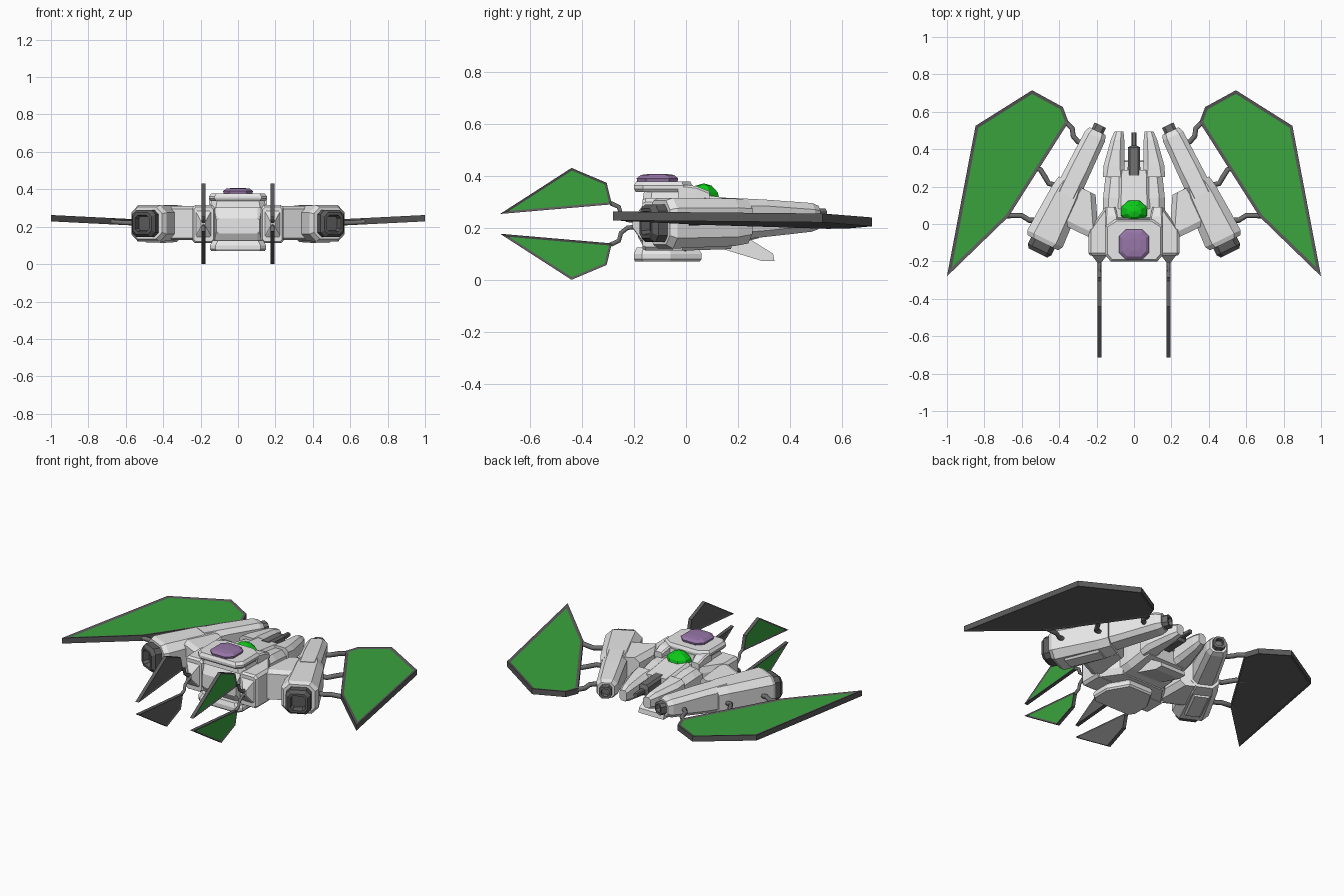
import bpy, bmesh, math
from mathutils import Matrix, Vector

if "Cube" in bpy.data.objects:
    bpy.data.objects.remove(bpy.data.objects["Cube"])


def mat(name, r, g, b):
    m = bpy.data.materials.new(name)
    m.diffuse_color = (r, g, b, 1)
    m.use_nodes = True
    m.node_tree.nodes["Principled BSDF"].inputs["Base Color"].default_value = m.diffuse_color
    return m


HULL = mat("light_grey_hull", .80, .80, .80)
RIM = mat("dark_grey_rim", .105, .105, .105)
BACK = mat("charcoal_back", .12, .12, .12)
PANEL = mat("green_panel", .043, .37, .048)
GLOW = mat("bright_green", .004, .60, .01)
DOME = mat("purple_dome", .31, .18, .39)
PIPE = mat("mid_grey_pipe", .16, .16, .16)


def finish(bm, name, mats, mirror=False, matrix=None):
    if matrix:
        bmesh.ops.transform(bm, matrix=matrix, verts=bm.verts)
    bmesh.ops.recalc_face_normals(bm, faces=bm.faces)
    me = bpy.data.meshes.new(name)
    bm.to_mesh(me)
    bm.free()
    ob = bpy.data.objects.new(name, me)
    bpy.context.collection.objects.link(ob)
    for m in mats:
        me.materials.append(m)
    if mirror:
        ob.modifiers.new("mirror", 'MIRROR').use_mirror_merge = False
    return ob


def skin(bm, rings):
    rings = [[bm.verts.new(p) for p in r] for r in rings]
    n = len(rings[0])
    for a, b in zip(rings, rings[1:]):
        for i in range(n):
            bm.faces.new((a[i], a[(i + 1) % n], b[(i + 1) % n], b[i]))
    return bm.faces.new(rings[0]), bm.faces.new(rings[-1])


def loft(name, stations, m=HULL, mirror=False, matrix=None):
    """Chamfered rectangles along y: (y, centre x, half width, z low, z high, chamfer)."""
    bm = bmesh.new()
    rings = []
    for y, cx, w, z0, z1, c in stations:
        a, b = cx - w, cx + w
        rings.append([(a + c, y, z0), (b - c, y, z0), (b, y, z0 + c), (b, y, z1 - c),
                      (b - c, y, z1), (a + c, y, z1), (a, y, z1 - c), (a, y, z0 + c)])
    skin(bm, rings)
    return finish(bm, name, [m], mirror, matrix)


def prism(name, half, levels, m=HULL):
    """Right half outline mirrored into a plate; levels are (z, scale)."""
    pts = half + [(-x, y) for x, y in reversed(half)]
    cy = sum(p[1] for p in pts) / len(pts)
    bm = bmesh.new()
    skin(bm, [[(x * s, cy + (y - cy) * s, z) for x, y in pts] for z, s in levels])
    return finish(bm, name, [m])


def panel(name, pts, offset, inset):
    """Framed slab: green face on the offset side, charcoal on the other."""
    bm = bmesh.new()
    o = Vector(offset)
    low, top = skin(bm, [[Vector(p) - o for p in pts], [Vector(p) + o for p in pts]])
    bmesh.ops.recalc_face_normals(bm, faces=bm.faces)
    for f, i in ((top, 1), (low, 2)):
        f.material_index = i
        r = bmesh.ops.inset_region(bm, faces=[f], thickness=inset, depth=-.004, use_even_offset=True)
        for g in r["faces"]:
            g.material_index = 0
    finish(bm, name, [RIM, PANEL, BACK], True)


def pipe(name, pts, r):
    cu = bpy.data.curves.new(name, 'CURVE')
    cu.dimensions = '3D'
    cu.bevel_depth, cu.bevel_resolution, cu.use_fill_caps = r, 1, True
    s = cu.splines.new('POLY')
    s.points.add(len(pts) - 1)
    for p, q in zip(s.points, pts):
        p.co = (*q, 1)
    tmp = bpy.data.objects.new(name + "_path", cu)
    bpy.context.collection.objects.link(tmp)
    bpy.context.view_layer.update()
    me = bpy.data.meshes.new_from_object(tmp.evaluated_get(bpy.context.evaluated_depsgraph_get()))
    bpy.data.objects.remove(tmp)
    bm = bmesh.new()
    bm.from_mesh(me)
    for f in bm.faces:
        f.material_index = 0
    finish(bm, name, [PIPE], True)


# Large wings, rising slightly outward
wing = [(.35, .545), (.38, .625), (.545, .715), (.847, .525), (1.0, -.28), (.67, .04)]
panel("wing", [(x, y, .213 + .05 * (x - .35)) for x, y in wing], (0, 0, .017), .017)

# Front fins and their pipes, upper and lower
fin = [(-.285, .075), (-.305, .158), (-.44, .215), (-.715, .038)]
for n, s in (("upper", 1), ("lower", -1)):
    panel(n + "_fin", [(.185, y, .215 + s * z) for y, z in fin], (.011, 0, 0), .009)
    pipe(n + "_fin_pipe", [(.185, -.18, .215 + s * .01), (.185, -.225, .215 + s * .015),
                           (.185, -.25, .215 + s * .035), (.185, -.258, .215 + s * .065),
                           (.185, -.29, .215 + s * .08)], .010)

# Wing pipes
pipe("rear_wing_pipe", [(.26, .43, .23), (.30, .44, .23), (.325, .47, .23), (.33, .51, .222), (.37, .55, .215)], .014)
pipe("middle_wing_pipe", [(.41, .21, .22), (.455, .215, .22), (.475, .25, .22), (.50, .29, .22), (.55, .31, .22)], .014)
pipe("front_wing_pipe", [(.51, .02, .22), (.56, .02, .22), (.60, .045, .22), (.66, .045, .225), (.70, .04, .228)], .014)

# Engines, turned outward toward the front
E = Matrix.Translation((.34, .2, 0)) @ Matrix.Rotation(math.radians(26), 4, 'Z')
loft("engine_block", [(-.335, 0, .09, .135, .305, .035), (-.31, 0, .105, .12, .315, .04),
                      (-.04, 0, .09, .13, .312, .035), (.022, 0, .08, .14, .308, .035)], HULL, True, E)
loft("engine_tail", [(-.05, 0, .07, .15, .315, .03), (.1, 0, .066, .165, .308, .025),
                     (.3, 0, .06, .185, .295, .025), (.33, 0, .048, .195, .285, .02)], HULL, True, E)
loft("engine_tail_nozzle", [(.32, 0, .034, .205, .275, .015), (.365, 0, .034, .205, .275, .015),
                            (.365, 0, .022, .218, .262, .01), (.34, 0, .02, .22, .26, .01)], PIPE, True, E)
loft("engine_intake", [(-.33, 0, .07, .145, .29, .025), (-.375, 0, .07, .145, .29, .025),
                       (-.395, 0, .055, .16, .275, .02), (-.395, 0, .042, .173, .262, .015),
                       (-.36, 0, .036, .18, .255, .012)], RIM, True, E)
loft("engine_arm", [(-.20, -.13, .11, .14, .295, .02), (-.17, -.13, .12, .13, .31, .03),
                    (.02, -.085, .055, .14, .305, .03)], HULL, True, E)
loft("engine_under_plate", [(-.26, 0, .05, .112, .15, .012), (-.05, 0, .05, .118, .15, .012)], HULL, True, E)

# Hull
prism("main_hull", [(.125, -.15), (.225, -.15), (.24, -.13), (.24, -.03), (.155, .09)],
      [(.115, .92), (.15, 1), (.28, 1), (.315, .95)])
loft("rear_hull", [(0, 0, .165, .115, .31, .03), (.14, 0, .165, .125, .305, .03),
                   (.28, 0, .15, .16, .285, .03)])
loft("spine_plate", [(.08, 0, .085, .26, .325, .015), (.29, 0, .08, .24, .298, .015)])
loft("side_pod", [(-.168, .184, .052, .12, .305, .012), (-.155, .184, .06, .112, .315, .015),
                  (-.03, .184, .06, .112, .315, .015)], HULL, True)
loft("pod_cone", [(-.16, .185, .046, .135, .295, .004), (-.205, .185, .012, .198, .232, .004)], HULL, True)
loft("nose_block", [(-.185, 0, .115, .165, .245, .01), (-.15, 0, .125, .105, .31, .02),
                    (0, 0, .125, .105, .33, .02)])

# Top deck with dome, rear horns and rear ball
prism("deck_neck", [(.11, -.16), (.14, -.13), (.14, .0), (.10, .03)], [(.30, 1.08), (.35, 1)])
prism("top_deck", [(.125, -.2), (.155, -.165), (.155, -.01), (.10, .025)],
      [(.338, .94), (.35, 1), (.362, 1), (.378, .92)])
loft("deck_horn", [(-.03, .12, .034, .30, .368, .008), (.04, .12, .034, .30, .36, .008),
                   (.09, .125, .026, .30, .34, .008)], HULL, True)
prism("dome", [(.045, -.19), (.08, -.155), (.08, -.065), (.045, -.03)],
      [(.37, .95), (.39, 1), (.403, .8), (.407, .4)], DOME)
bm = bmesh.new()
bmesh.ops.create_uvsphere(bm, u_segments=8, v_segments=6, radius=.08)
finish(bm, "rear_ball", [GLOW], matrix=Matrix.Translation((0, .068, .302))
       @ Matrix.Diagonal((1, .84, .86, 1)) @ Matrix.Rotation(math.pi / 8, 4, 'Z'))

# Rear prongs and gun
loft("rear_prong", [(.25, .108, .058, .16, .305, .02), (.31, .107, .056, .17, .3, .025),
                    (.45, .088, .036, .19, .285, .02), (.495, .08, .024, .205, .27, .012)], HULL, True)
loft("gun", [(.26, 0, .034, .225, .305, .012), (.41, 0, .032, .228, .295, .012),
             (.42, 0, .014, .245, .273, .005), (.49, 0, .012, .247, .271, .005)], PIPE)

# Underside keels
prism("front_keel", [(.12, -.2), (.15, -.17), (.15, -.06), (.08, .06)],
      [(.07, .95), (.08, 1), (.1, 1), (.125, .9)])
bm = bmesh.new()
keel = [(.1, .15), (.12, .125), (.29, .073), (.34, .073), (.335, .1), (.24, .16)]
skin(bm, [[(x, y, z) for y, z in keel] for x in (-.085, .085)])
finish(bm, "rear_keel", [HULL])
